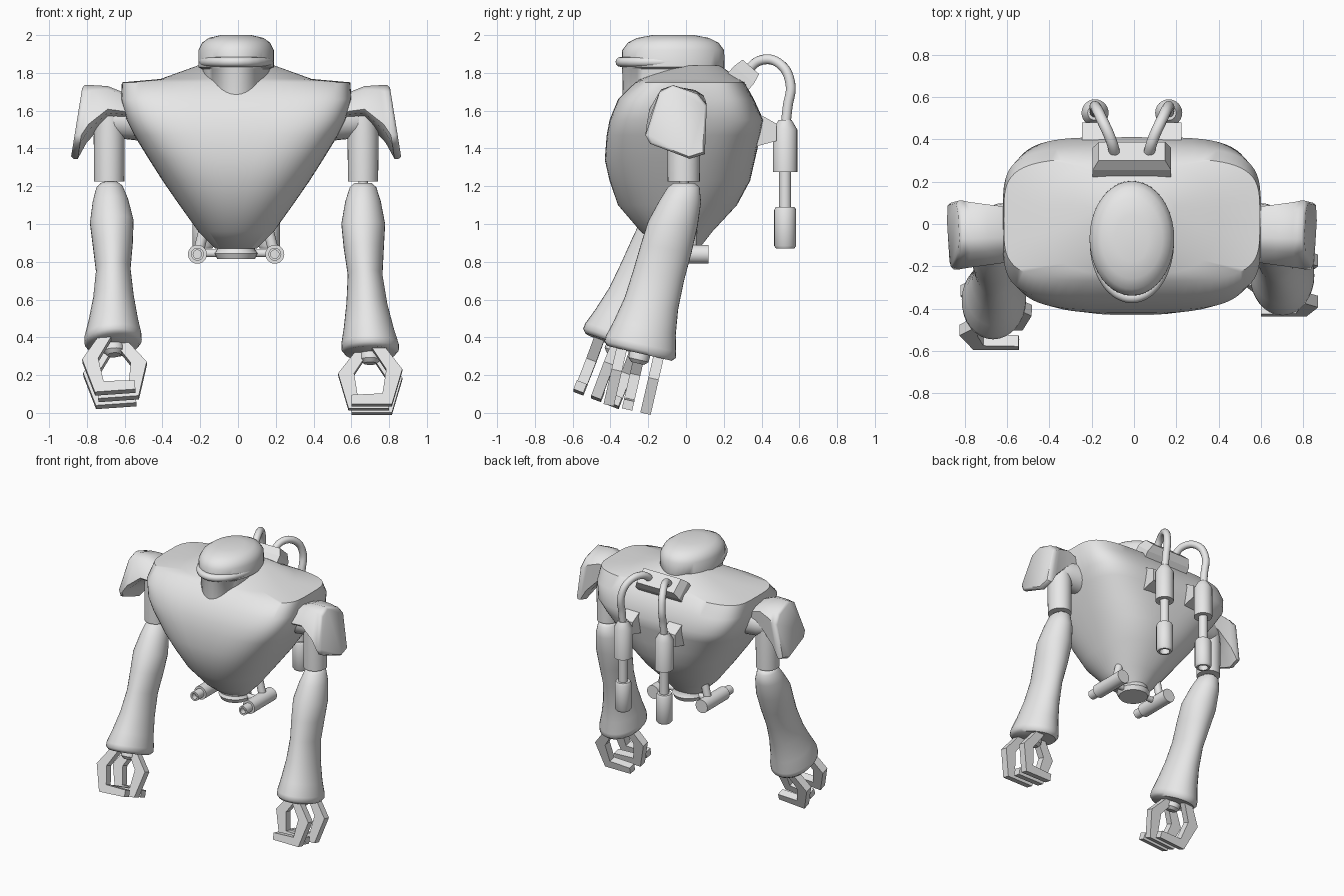
import bpy, bmesh, math
from mathutils import Vector, Matrix

cube = bpy.data.objects.get("Cube")
if cube:
    bpy.data.objects.remove(cube, do_unlink=True)

GREY = (0.8, 0.8, 0.8, 1)
mat = bpy.data.materials.new("plain_grey")
mat.use_nodes = True
mat.diffuse_color = GREY
mat.node_tree.nodes["Principled BSDF"].inputs["Base Color"].default_value = GREY

BASE = Matrix.Translation((-0.01, 0, 0))


def side(s):
    return BASE @ Matrix.Diagonal((s, 1, 1, 1))


def finish(obj, angle):
    bpy.context.scene.collection.objects.link(obj)
    obj.data.materials.append(mat)
    if angle:
        bpy.ops.object.select_all(action='DESELECT')
        bpy.context.view_layer.objects.active = obj
        obj.select_set(True)
        bpy.ops.object.shade_smooth_by_angle(angle=math.radians(angle))
    return obj


def loft(name, rings, m=BASE, angle=40):
    """Skin a list of equal-length point rings and cap both ends."""
    bm = bmesh.new()
    vs = [[bm.verts.new(m @ Vector(p)) for p in r] for r in rings]
    n = len(vs[0])
    for a, b in zip(vs, vs[1:]):
        for i in range(n):
            j = (i + 1) % n
            bm.faces.new((a[i], a[j], b[j], b[i]))
    bm.faces.new(vs[0])
    bm.faces.new(vs[-1])
    bmesh.ops.recalc_face_normals(bm, faces=bm.faces)
    me = bpy.data.meshes.new(name)
    bm.to_mesh(me)
    bm.free()
    return finish(bpy.data.objects.new(name, me), angle)


def oval(cx, cy, cz, rx, ry, power=2, tilt=0, n=32):
    """Superellipse ring in the ground plane, tilted about x."""
    pts = []
    t = math.radians(tilt)
    for i in range(n):
        a = 2 * math.pi * i / n
        c, s = math.cos(a), math.sin(a)
        x = math.copysign(abs(c) ** (2 / power), c) * rx
        y = math.copysign(abs(s) ** (2 / power), s) * ry
        pts.append((cx + x, cy + y * math.cos(t), cz + y * math.sin(t)))
    return pts


def lathe(name, origin, axis, profile, m=BASE, n=24):
    """Turn (distance, radius) pairs around an axis."""
    q = Vector(axis).to_track_quat('Z', 'Y').to_matrix().to_4x4()
    t = Matrix.Translation(origin) @ q
    return loft(name, [oval(0, 0, d, r, r, n=n) for d, r in profile], m @ t)


def hose(name, pts, radius, m=BASE):
    cu = bpy.data.curves.new(name, 'CURVE')
    cu.dimensions = '3D'
    cu.bevel_depth = radius
    cu.bevel_resolution = 4
    cu.resolution_u = 8
    cu.use_fill_caps = True
    sp = cu.splines.new('BEZIER')
    sp.bezier_points.add(len(pts) - 1)
    for bp, p in zip(sp.bezier_points, pts):
        bp.co = m @ Vector(p)
        bp.handle_left_type = bp.handle_right_type = 'AUTO'
    return finish(bpy.data.objects.new(name, cu), 0)


# Torso: height, half width, front, back, squareness
torso = [(.87, .11, -.13, .07, 2), (.96, .2, -.24, .14, 2.1), (1.1, .3, -.36, .27, 2.4),
         (1.23, .39, -.405, .34, 2.8), (1.34, .46, -.43, .365, 3.1), (1.47, .54, -.42, .395, 3.8),
         (1.55, .58, -.405, .41, 4.3), (1.66, .61, -.36, .36, 4.6), (1.75, .605, -.27, .31, 4.2),
         (1.768, .4, -.24, .28, 3), (1.84, .2, -.05, .18, 2.2)]
loft("torso", [oval(0, (f + b) / 2, z, w, (b - f) / 2, p, n=64) for z, w, f, b, p in torso])

# Head with neck, and its brim
head = [(1.6, .16, .265), (1.82, .178, .27), (1.83, .2, .272), (1.92, .2, .27),
        (1.96, .18, .24), (1.985, .145, .19), (2.0, .08, .11)]
loft("head", [oval(0, -.068, z, rx, ry, n=40) for z, rx, ry in head], angle=50)
brim = [math.pi * (1 + i / 12) for i in range(13)]
hose("head_brim", [(.174 * math.cos(a), -.075 + .272 * math.sin(a), 1.858) for a in brim], .026)

# Pelvis collar and cross bar
lathe("pelvis_collar", (0, -.02, .815), (0, 0, 1), [(0, .1), (.03, .115), (.05, .1), (.09, .1)])
lathe("thruster_bar", (-.2, -.01, .845), (1, 0, 0), [(0, .021), (.4, .021)])

# Back plate: sloped block with a slightly narrower top
slope = Matrix.Translation((0, .255, 1.73)) @ Matrix.Rotation(math.radians(-41), 4, 'X')


def rect(w, d, z):
    return [(-w, -d, z), (w, -d, z), (w, d, z), (-w, d, z)]


loft("back_plate", [rect(.185, .07, -.06), rect(.185, .07, .08), rect(.157, .058, .135)],
     BASE @ slope, angle=0)

# Shoulder pad outline in the side plane (y, z)
PAD = [(-.14, 1.70), (-.07, 1.735), (.06, 1.69), (.11, 1.63),
       (.1, 1.37), (.02, 1.345), (-.19, 1.425), (-.215, 1.47)]


def pad_ring(x, top, squash, width, lean=0):
    return [(x + lean * (1.735 - z), -.04 + (y + .04) * width, top - (1.735 - z) * squash)
            for y, z in PAD]


# Claw outline (x, z) from the wrist
CLAW = [(0, .05), (.04, .04), (.17, -.13), (.115, -.32), (-.1, -.32),
        (-.1, -.27), (.065, -.262), (.085, -.13), (0, 0)]
# Forearm: x, y, z, radius x, radius y, tilt
FOREARM = [(.672, -.01, 1.217, .045, .055, 0), (.672, -.012, 1.195, .07, .084, 0),
           (.672, -.03, 1.12, .094, .11, -3), (.673, -.07, 1, .116, .132, -6),
           (.676, -.105, .87, .106, .136, -10), (.683, -.144, .73, .092, .137, -13),
           (.692, -.183, .58, .108, .145, -13), (.702, -.218, .45, .132, .168, -13),
           (.709, -.238, .365, .152, .191, -13), (.71, -.243, .335, .152, .194, -13),
           (.71, -.245, .315, .135, .175, -13)]

for s, tag in ((1, "left"), (-1, "right")):
    m = side(s)
    # Shoulder and upper arm
    loft(tag + "_shoulder_pad",
         [pad_ring(.58, 1.69, .36, .8), pad_ring(.68, 1.73, .46, .88), pad_ring(.76, 1.735, .78, .96, .08),
          pad_ring(.78, 1.735, 1, 1, .15), pad_ring(.802, 1.735, 1, 1, .15),
          pad_ring(.815, 1.72, .93, .92, .15)], m, angle=48)
    lathe(tag + "_shoulder_joint", (.5, 0, 1.55), (1, 0, 0), [(0, .11), (.14, .095), (.2, .07)], m)
    loft(tag + "_upper_arm",
         [oval(.672, -.012, z, r, r * 1.06) for z, r in ((1.225, .08), (1.46, .082), (1.6, .075))], m)
    lathe(tag + "_elbow_pin", (.672, -.01, 1.17), (0, 0, 1), [(0, .025), (.08, .025)], m)

    # Forearm and hand; the right one swings further forward and inward
    arm = m
    if s < 0:
        pivot = Matrix.Translation((.672, 0, 1.22))
        swing = Matrix.Rotation(math.radians(4), 4, 'Y') @ Matrix.Rotation(math.radians(-8), 4, 'X')
        arm = m @ pivot @ swing @ pivot.inverted()
    loft(tag + "_forearm", [oval(*r[:5], 2, r[5]) for r in FOREARM], arm, angle=50)
    hand = arm @ Matrix.Translation((.71, -.24, .33)) @ Matrix.Rotation(math.radians(-13), 4, 'X')
    lathe(tag + "_wrist", (0, 0, .03), (0, 0, -1),
          [(0, .045), (.05, .055), (.08, .055), (.1, .035)], hand)
    for k, flip in ((-1, 1), (0, -1), (1, 1)):
        loft(tag + "_claw", [[(x * flip, k * .1 + d, z) for x, z in CLAW] for d in (-.028, .028)],
             hand, angle=0)

    # Back hose, canisters and bracket
    hose(tag + "_hose", [(.075, .31, 1.8), (.1, .40, 1.868), (.145, .50, 1.845),
                         (.172, .553, 1.74), (.174, .538, 1.62), (.174, .525, 1.5)], .026, m)
    lathe(tag + "_canister", (.174, .525, 1.55), (0, 0, -1),
          [(0, .035), (.05, .064), (.275, .064), (.275, .032), (.46, .032), (.46, .05),
           (.475, .058), (.665, .058), (.68, .048), (.68, .035), (.64, .035)], m)
    loft(tag + "_canister_bracket",
         [[(x, .33, 1.4), (x, .48, 1.44), (x, .48, 1.53), (x, .4, 1.575), (x, .33, 1.575)]
          for x in (.125, .235)], m, angle=0)

    # Thruster tube below, with its strut
    lathe(tag + "_thruster", (.205, .12, .84), (0, -1, 0),
          [(0, .05), (.27, .05), (.27, .034), (.34, .034), (.34, .022), (.3, .022)], m)
    lathe(tag + "_thruster_strut", (.2, .03, .85), (-.25, 0, 1), [(0, .028), (.17, .028)], m)
